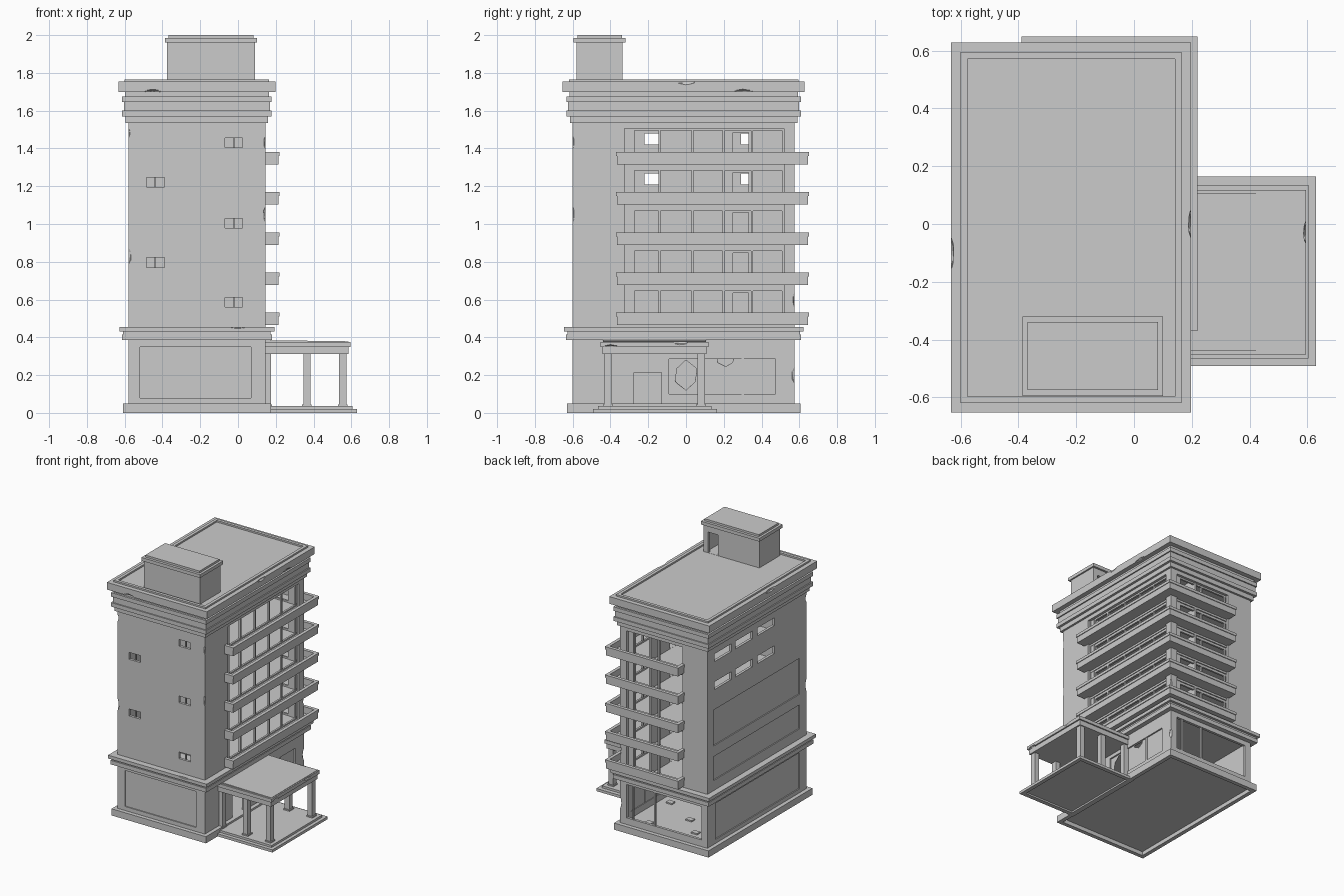
import bpy, bmesh, math
from mathutils import Matrix, Vector


def boxes(name, items, chips=()):
    """One object from boxes (x0,x1,y0,y1,z0,z1) and optional rough chip solids (x,y,z,sx,sy,sz)."""
    bm = bmesh.new()
    for x0, x1, y0, y1, z0, z1 in items:
        m = Matrix.Translation(((x0 + x1) / 2, (y0 + y1) / 2, (z0 + z1) / 2)) @ \
            Matrix.Diagonal((x1 - x0, y1 - y0, z1 - z0, 1))
        bmesh.ops.create_cube(bm, size=1, matrix=m)
    for x, y, z, sx, sy, sz in chips:
        m = Matrix.Translation((x, y, z)) @ Matrix.Diagonal((sx, sy, sz, 1)) @ Matrix.Rotation(0.4, 4, 'Z')
        bmesh.ops.create_icosphere(bm, subdivisions=1, radius=1, matrix=m)
    me = bpy.data.meshes.new(name)
    bm.to_mesh(me)
    bm.free()
    ob = bpy.data.objects.new(name, me)
    bpy.context.collection.objects.link(ob)
    return ob


def cut(ob, items, chips=()):
    """Subtract boxes and chips from an object."""
    c = boxes("cutter", items, chips)
    c.hide_render = True
    mod = ob.modifiers.new("cut", 'BOOLEAN')
    mod.operation, mod.solver, mod.object = 'DIFFERENCE', 'EXACT', c
    mod.use_self = True
    bpy.context.view_layer.update()
    me = bpy.data.meshes.new_from_object(ob.evaluated_get(bpy.context.evaluated_depsgraph_get()))
    ob.modifiers.clear()
    ob.data = me
    bpy.data.objects.remove(c)
    return ob


def band(o, z0, z1):
    """Box around the tower footprint grown outward by o."""
    return (-0.58 - o, 0.145 + o, -0.60 - o, 0.575 + o, z0, z1)


levels = [0.465 + 0.2125 * i for i in range(5)]

# Tower walls: hollow shell, stairwell, windows, panels
walls = boxes("tower_walls", [band(0, 0.03, 1.72)])
cut(walls, [(-0.56, 0.125, -0.58, 0.555, 0.05, 1.54)])
holes = [(0.11, 0.2, -0.325, 0.52, 0.47, 1.505),           # right facade
         (-0.375, 0.09, 0.54, 0.65, 0.47, 1.505),          # back facade
         (0.11, 0.2, -0.09, 0.475, 0.10, 0.285),           # shop window
         (0.11, 0.2, -0.275, -0.13, 0.045, 0.215),         # entrance
         (-0.53, 0.09, 0.54, 0.65, 0.10, 0.35)]            # back ground window
for z in (0.56, 0.98, 1.405):
    holes.append((-0.07, 0.025, -0.65, -0.57, z, z + 0.05))
for z in (0.77, 1.195):
    holes.append((-0.485, -0.39, -0.65, -0.57, z, z + 0.052))
for z in (1.21, 1.42):
    for y in (0.29, 0.04, -0.22):
        holes.append((-0.65, -0.55, y, y + 0.2, z, z + 0.058))
holes += [(-0.65, -0.572, -0.52, 0.50, 0.79, 1.06),        # shallow panels
          (-0.65, -0.572, -0.52, 0.50, 0.53, 0.71),
          (-0.65, -0.572, -0.52, 0.48, 0.08, 0.35),
          (-0.52, 0.07, -0.65, -0.592, 0.08, 0.35)]
cut(walls, holes, [(0.147, -0.602, 1.43, 0.012, 0.012, 0.04),
                   (0.147, -0.602, 1.05, 0.013, 0.012, 0.05),
                   (-0.582, -0.602, 0.83, 0.02, 0.012, 0.05),
                   (-0.582, -0.602, 1.48, 0.012, 0.012, 0.03),
                   (0.147, 0.577, 0.60, 0.012, 0.012, 0.05),
                   (0.147, 0.577, 0.20, 0.014, 0.02, 0.05)])

# Small window bars
boxes("front_window_bars", [(-0.0265, -0.0185, -0.59, -0.58, z, z + 0.05) for z in (0.56, 0.98, 1.405)] +
      [(-0.4415, -0.4335, -0.59, -0.58, z, z + 0.052) for z in (0.77, 1.195)])

# Plinth ring and ground floor
plinth = boxes("plinth", [band(0.03, 0, 0.05)])
cut(plinth, [band(0.0, -0.05, 0.03)])
boxes("floor_rubble", [(x, x + 0.05, y, y + 0.04, 0.05, 0.06) for x, y in
      ((-0.4, 0.4), (-0.25, 0.25), (-0.05, 0.45), (0.02, 0.1), (-0.3, 0.0), (-0.45, 0.2), (-0.1, -0.1))])

# Mid ledge and top cornice
boxes("mid_ledge", [band(0.035, 0.385, 0.415), band(0.028, 0.415, 0.43)])
cut(boxes("mid_ledge_top", [band(0.047, 0.43, 0.455)]), [],
    [(0.0, -0.65, 0.455, 0.05, 0.012, 0.01)])
boxes("cornice", [band(0.015, 1.535, 1.57), band(0.033, 1.57, 1.60), band(0.024, 1.60, 1.645),
                  band(0.033, 1.645, 1.675), band(0.018, 1.675, 1.70)])

# Roof slab with raised lip
roof = boxes("roof_slab", [band(0.053, 1.70, 1.754)])
cut(roof, [], [(-0.45, -0.655, 1.70, 0.05, 0.02, 0.014), (-0.637, -0.1, 1.75, 0.015, 0.07, 0.02),
               (0.20, 0.0, 1.755, 0.013, 0.06, 0.02), (0.198, 0.3, 1.70, 0.015, 0.06, 0.014)])
cut(boxes("roof_lip", [band(0.02, 1.745, 1.766)]), [band(-0.003, 1.74, 1.78)])

# Rooftop stair house with doorway
hut = boxes("roof_stair_house", [(-0.375, 0.09, -0.58, -0.335, 1.75, 1.965)])
cut(hut, [(-0.355, 0.07, -0.56, -0.355, 1.755, 1.95)])
cut(hut, [(-0.03, 0.05, -0.37, -0.30, 1.755, 1.91)])
boxes("stair_house_cap", [(-0.386, 0.101, -0.595, -0.32, 1.96, 1.985),
                          (-0.368, 0.083, -0.575, -0.34, 1.98, 2.0)])

# Floors, stairwell wall and partition with doors
boxes("floors", [(-0.57, 0.128, -0.33, 0.56, z - 0.015, z + 0.012) for z in levels])
boxes("stairwell_wall", [(-0.57, 0.13, -0.335, -0.32, 0.04, 1.55)])
cut(boxes("partition_wall", [(-0.10, -0.085, -0.14, 0.56, 0.46, 1.55)]),
    [(-0.15, -0.05, 0.25, 0.33, z + 0.013, z + 0.17) for z in levels])

# Wrap-around balconies: L-shaped slab and parapet
slabs, para = [], []
for z in levels:
    slabs += [(0.12, 0.215, -0.365, 0.645, z, z + 0.014), (-0.385, 0.12, 0.55, 0.645, z, z + 0.014)]
    for o, a, b in ((0, 0, 0.05), (0.005, 0.045, 0.066)):
        t = 0.015 + o
        para += [(0.215 - t, 0.215 + o, -0.365 - o, 0.645 + o, z + a, z + b),
                 (-0.385 - o, 0.215 - t, 0.645 - t, 0.645 + o, z + a, z + b),
                 (0.14, 0.215 - t, -0.365 - o, -0.365 + t, z + a, z + b),
                 (-0.385 - o, -0.385 + t, 0.57, 0.645 - t, z + a, z + b)]
boxes("balcony_slabs", slabs)
boxes("balcony_parapets", para)

# Facade window frames
fr = [(0.105, 0.125, -0.33, -0.285, 0.46, 1.51), (0.046, 0.095, 0.535, 0.555, 0.46, 1.51)]
for y in (-0.279, -0.14, 0.035, 0.2, 0.35, 0.514):
    fr.append((0.108, 0.122, y - 0.006, y + 0.006, 0.46, 1.51))
for x in (-0.365, -0.157, 0.046):
    fr.append((x - 0.006, x + 0.006, 0.538, 0.552, 0.46, 1.51))
for z in levels:
    for a, b in ((0.01, 0.024), (0.18, 0.20)):
        fr += [(0.108, 0.122, -0.285, 0.52, z + a, z + b), (-0.375, 0.09, 0.538, 0.552, z + a, z + b)]
boxes("window_frames", fr)

# Ground floor frames, glass and broken hole
boxes("shop_window_frames", [(0.128, 0.14, 0.294, 0.306, 0.10, 0.285), (-0.146, -0.134, 0.56, 0.572, 0.10, 0.35),
                             (0.034, 0.046, 0.56, 0.572, 0.10, 0.35)])
cut(boxes("shop_glass", [(0.130, 0.134, -0.09, 0.475, 0.10, 0.285)]), [],
    [(0.132, 0.0, 0.20, 0.06, 0.065, 0.08), (0.132, 0.21, 0.285, 0.04, 0.05, 0.04)])

# Entrance steps, canopy and posts
steps = boxes("entrance_steps", [(0.14, 0.63, -0.492, 0.165, 0, 0.02)])
cut(steps, [(0.18, 0.60, -0.46, 0.135, -0.05, 0.012)])
boxes("entrance_floor", [(0.14, 0.605, -0.465, 0.135, 0.012, 0.036)])
posts = []
for y in (-0.413, 0.08):
    for x in (0.155, 0.365, 0.555):
        posts += [(x - 0.019, x + 0.019, y - 0.02, y + 0.02, 0.03, 0.32),
                  (x - 0.025, x + 0.025, y - 0.026, y + 0.026, 0.03, 0.045)]
boxes("canopy_posts", posts)
boxes("canopy_beam", [(0.14, 0.585, -0.442, 0.108, 0.312, 0.352)])
canopy = boxes("canopy_top", [(0.13, 0.595, -0.452, 0.118, 0.35, 0.376)])
cut(canopy, [], [(0.6, -0.03, 0.376, 0.015, 0.05, 0.02), (0.595, -0.4, 0.35, 0.012, 0.04, 0.012)])
# Sagging roofing sheet on the canopy
sheet = boxes("canopy_sheet", [(0.14, 0.585, -0.44, 0.106, 0.37, 0.385)])
for v in sheet.data.vertices:
    if v.co.z > 0.38 and v.co.x > 0.5:
        v.co.z -= 0.006
